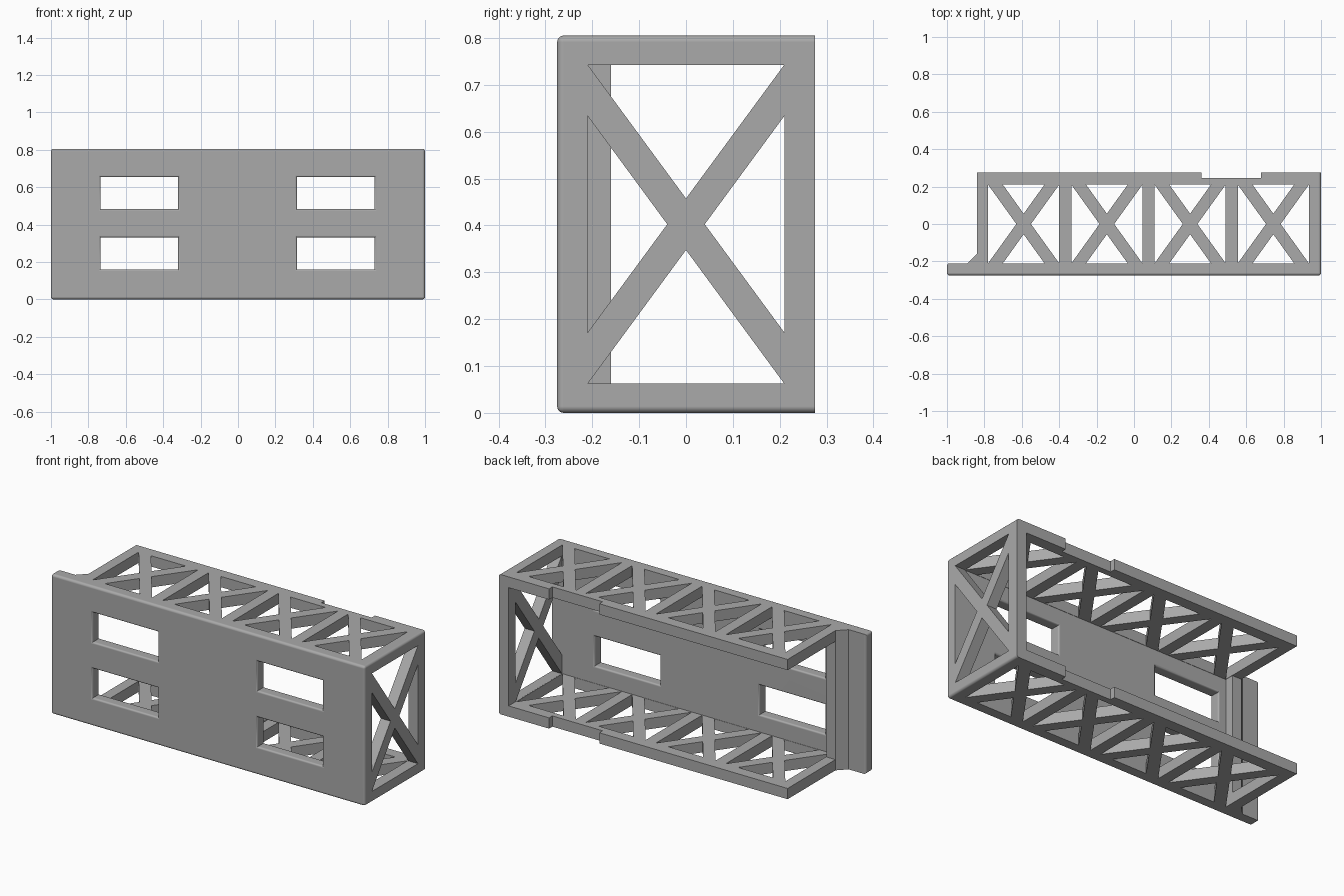
import bpy
import bmesh
from math import sin, cos, pi
from mathutils import Vector

if "Cube" in bpy.data.objects:
    bpy.data.objects.remove(bpy.data.objects["Cube"])

HEIGHT = 0.805
MID_Z = HEIGHT / 2
FRONT, INNER, BACK = -0.275, -0.21, 0.275
ROUND = 0.014


def loft(bm, rings):
    """Closed solid through a list of matching point rings."""
    loops = [[bm.verts.new(p) for p in ring] for ring in rings]
    n = len(loops[0])
    for a, b in zip(loops, loops[1:]):
        for i in range(n):
            bm.faces.new((a[i], a[(i + 1) % n], b[(i + 1) % n], b[i]))
    bm.faces.new(loops[0][::-1])
    bm.faces.new(loops[-1])


def finish(bm, name):
    bmesh.ops.recalc_face_normals(bm, faces=bm.faces[:])
    mesh = bpy.data.meshes.new(name)
    bm.to_mesh(mesh)
    bm.free()
    obj = bpy.data.objects.new(name, mesh)
    bpy.context.collection.objects.link(obj)
    return obj


def brace_triangles(a, b, across, up, slope):
    """Four openings that leave an X brace in a cell of half size a by b."""
    side = min(b, (a - across) * slope)
    top = min(a, (b - up) / slope)
    for s in (-1, 1):
        yield [(s * a, -side), (s * a, side), (s * across, 0)]
        yield [(-top, s * b), (top, s * b), (0, s * up)]


# Solid body: front plate, box plan, side gusset and rear notch
plan = [(-1, FRONT), (1, FRONT), (1, BACK), (0.68, BACK), (0.68, 0.245),
        (0.36, 0.245), (0.36, BACK), (-0.84, BACK), (-0.84, -0.16),
        (-0.89, INNER), (-1, INNER)]
bm = bmesh.new()
loft(bm, [[(x, y, z) for x, y in plan] for z in (0, HEIGHT)])


def is_rounded(edge):
    p, q = (v.co for v in edge.verts)
    on_front = abs(p.y - FRONT) < 1e-4 and abs(q.y - FRONT) < 1e-4
    on_end = abs(abs(p.x) - 1) < 1e-4 and abs(p.x - q.x) < 1e-4
    return on_front or (on_end and min(p.y, q.y) < 0.2)


bmesh.ops.bevel(bm, geom=[e for e in bm.edges if is_rounded(e)], offset=ROUND,
                segments=5, profile=0.5, affect='EDGES', clamp_overlap=True)
body = finish(bm, "slotted_truss_housing")

cutters = []

# Hollow interior, open at the back and at the right end
hollow = [(0.938, -0.212), (0.938, 0.4), (-1.2, 0.4), (-1.2, -0.16),
          (-0.782, -0.16), (-0.782, -0.212)]
bm = bmesh.new()
loft(bm, [[(x, y, z) for x, y in hollow] for z in (0.062, HEIGHT - 0.062)])
cutters.append(finish(bm, "hollow_cutter"))

# Braced cells through the top and bottom panels
bm = bmesh.new()
for i in range(4):
    centre = -0.59 + i * 0.445
    for tri in brace_triangles(0.19, 0.21, 0.039, 0.055, 1.395):
        loft(bm, [[(centre + x, y, z) for x, y in tri] for z in (-0.1, 0.95)])
cutters.append(finish(bm, "panel_brace_cutter"))

# Braced cell through the end wall
bm = bmesh.new()
for tri in brace_triangles(0.21, 0.34, 0.04, 0.055, 1.36):
    loft(bm, [[(x, y, MID_Z + z) for y, z in tri] for x in (0.85, 1.1)])
cutters.append(finish(bm, "end_brace_cutter"))

# Windows with softly rounded rims on both faces of the plate
flare = [(FRONT - 0.05, 0.01)]
steps = [(0.01 * (1 - cos(t * pi / 8)), 0.01 * (1 - sin(t * pi / 8)))
         for t in range(5)]
flare += [(FRONT + d, grow) for d, grow in steps]
flare += [(INNER - 0.002 - d, grow) for d, grow in reversed(steps)]
flare += [(INNER + 0.03, 0.01)]
bm = bmesh.new()
for cx in (-0.527, 0.523):
    for cz in (0.246, 0.568):
        rings = []
        for y, grow in flare:
            w, h = 0.207 + grow, 0.085 + grow
            rings.append([(cx + sx * w, y, cz + sz * h) for sx, sz in
                          ((-1, -1), (1, -1), (1, 1), (-1, 1))])
        loft(bm, rings)
cutters.append(finish(bm, "window_cutter"))

# Cut everything out and keep the resulting mesh
for cutter in cutters:
    mod = body.modifiers.new(cutter.name, 'BOOLEAN')
    mod.object = cutter
    mod.operation = 'DIFFERENCE'
    mod.solver = 'EXACT'
depsgraph = bpy.context.evaluated_depsgraph_get()
result = bpy.data.meshes.new_from_object(body.evaluated_get(depsgraph))
body.modifiers.clear()
body.data = result
for cutter in cutters:
    bpy.data.objects.remove(cutter)

# Single grey finish
grey = bpy.data.materials.new("plain_grey")
grey.use_nodes = True
colour = (0.4, 0.4, 0.4, 1)
grey.diffuse_color = colour
grey.node_tree.nodes["Principled BSDF"].inputs["Base Color"].default_value = colour
body.data.materials.clear()
body.data.materials.append(grey)

bpy.ops.object.select_all(action='DESELECT')
body.select_set(True)
bpy.context.view_layer.objects.active = body
bpy.ops.object.shade_smooth_by_angle()
weighted = body.modifiers.new("even_shading", 'WEIGHTED_NORMAL')
weighted.keep_sharp = True
